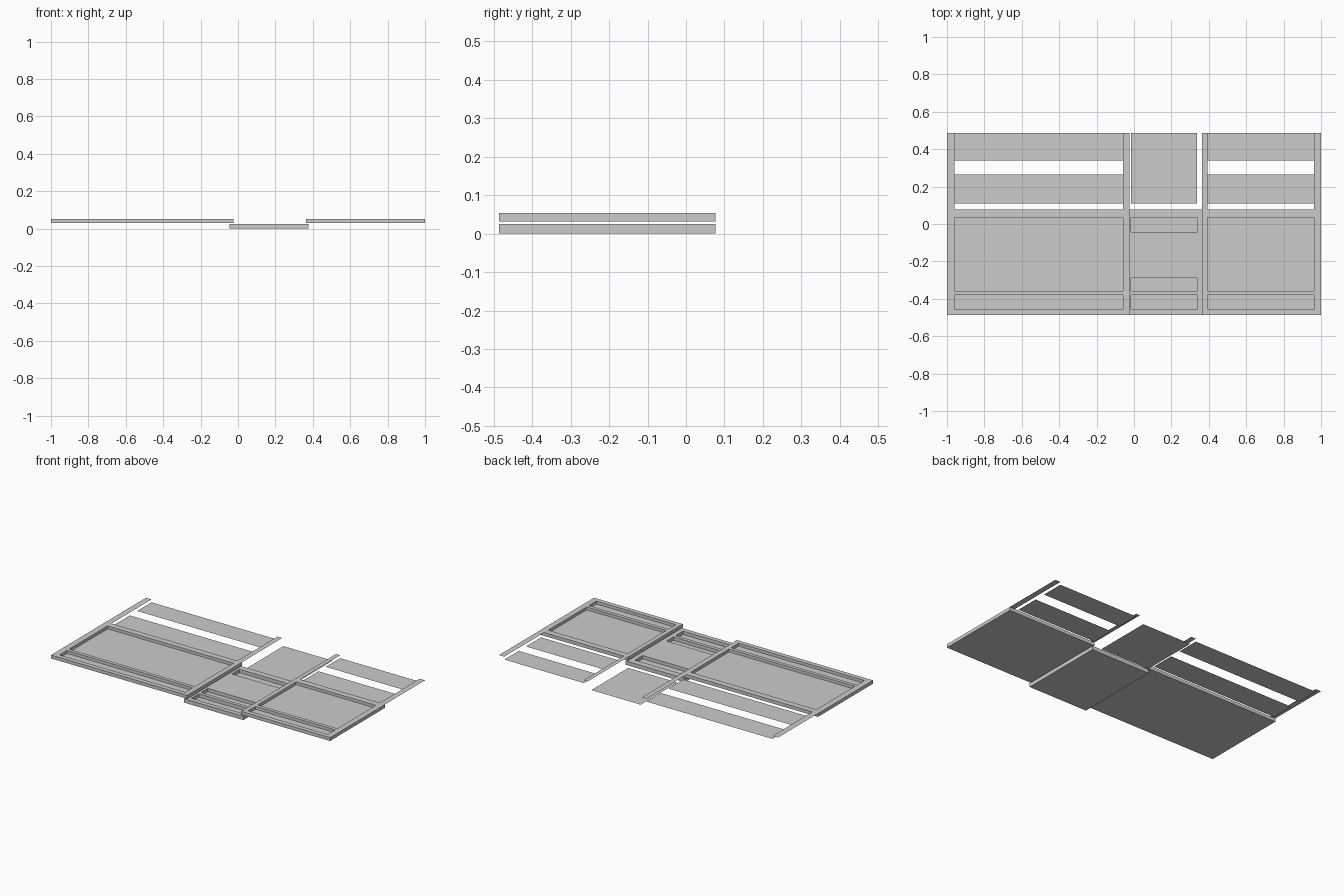
import bpy
import bmesh

if "Cube" in bpy.data.objects:
    bpy.data.objects.remove(bpy.data.objects["Cube"])


def finish(name, bm):
    bmesh.ops.remove_doubles(bm, verts=bm.verts, dist=1e-5)
    bmesh.ops.recalc_face_normals(bm, faces=bm.faces)
    mesh = bpy.data.meshes.new(name)
    bm.to_mesh(mesh)
    bm.free()
    obj = bpy.data.objects.new(name, mesh)
    bpy.context.collection.objects.link(obj)
    return obj


def quad(bm, *pts):
    bm.faces.new([bm.verts.new(p) for p in pts])


def tray(name, xs, ys, z0, z1, pockets):
    """Slab with rectangular pockets: the middle column is sunk in the listed rows."""
    floor = z0 + 0.003
    nx, ny = len(xs) - 1, len(ys) - 1

    def height(i, j):
        if not (0 <= i < nx and 0 <= j < ny):
            return z0
        return floor if i == 1 and j in pockets else z1

    bm = bmesh.new()
    # top surfaces and underside
    for i in range(nx):
        for j in range(ny):
            for h in (height(i, j), z0):
                quad(bm, (xs[i], ys[j], h), (xs[i + 1], ys[j], h),
                     (xs[i + 1], ys[j + 1], h), (xs[i], ys[j + 1], h))
    # walls wherever the height steps
    for i in range(nx + 1):
        for j in range(ny):
            a, b = height(i - 1, j), height(i, j)
            if a != b:
                quad(bm, (xs[i], ys[j], a), (xs[i], ys[j + 1], a),
                     (xs[i], ys[j + 1], b), (xs[i], ys[j], b))
    for i in range(nx):
        for j in range(ny + 1):
            a, b = height(i, j - 1), height(i, j)
            if a != b:
                quad(bm, (xs[i], ys[j], a), (xs[i + 1], ys[j], a),
                     (xs[i + 1], ys[j], b), (xs[i], ys[j], b))
    return finish(name, bm)


def sheet(name, x0, x1, y0, y1, z):
    bm = bmesh.new()
    quad(bm, (x0, y0, z), (x1, y0, z), (x1, y1, z), (x0, y1, z))
    return finish(name, bm)


FRONT, BACK, END = -0.486, 0.077, 0.486
LOW, HIGH = (0.0, 0.025), (0.031, 0.053)

# two raised side trays with their thin rear stiles and rails
for side, xs in (("left", (-1.0, -0.96, -0.058, -0.024)),
                 ("right", (0.363, 0.392, 0.962, 1.0))):
    tray(side + "_tray", xs, (FRONT, -0.456, -0.38, -0.357, -0.042, 0.036, BACK),
         *HIGH, pockets=(1, 3, 4))
    sheet(side + "_outer_stile", xs[0], xs[1], BACK, END, HIGH[1])
    sheet(side + "_inner_stile", xs[2], xs[3], BACK, END, HIGH[1])
    sheet(side + "_near_rail", xs[1], xs[2], 0.11, 0.264, HIGH[0] + 0.003)
    sheet(side + "_far_rail", xs[1], xs[2], 0.339, END, HIGH[0] + 0.003)

# lower centre tray, tucked under the side trays, and its rear panel
tray("centre_tray", (-0.046, -0.015, 0.34, 0.378),
     (FRONT, -0.456, -0.38, -0.357, -0.288, -0.042, 0.036, BACK),
     *LOW, pockets=(1, 3, 5))
sheet("centre_rear_panel", -0.015, 0.338, 0.11, END, LOW[0] + 0.003)
